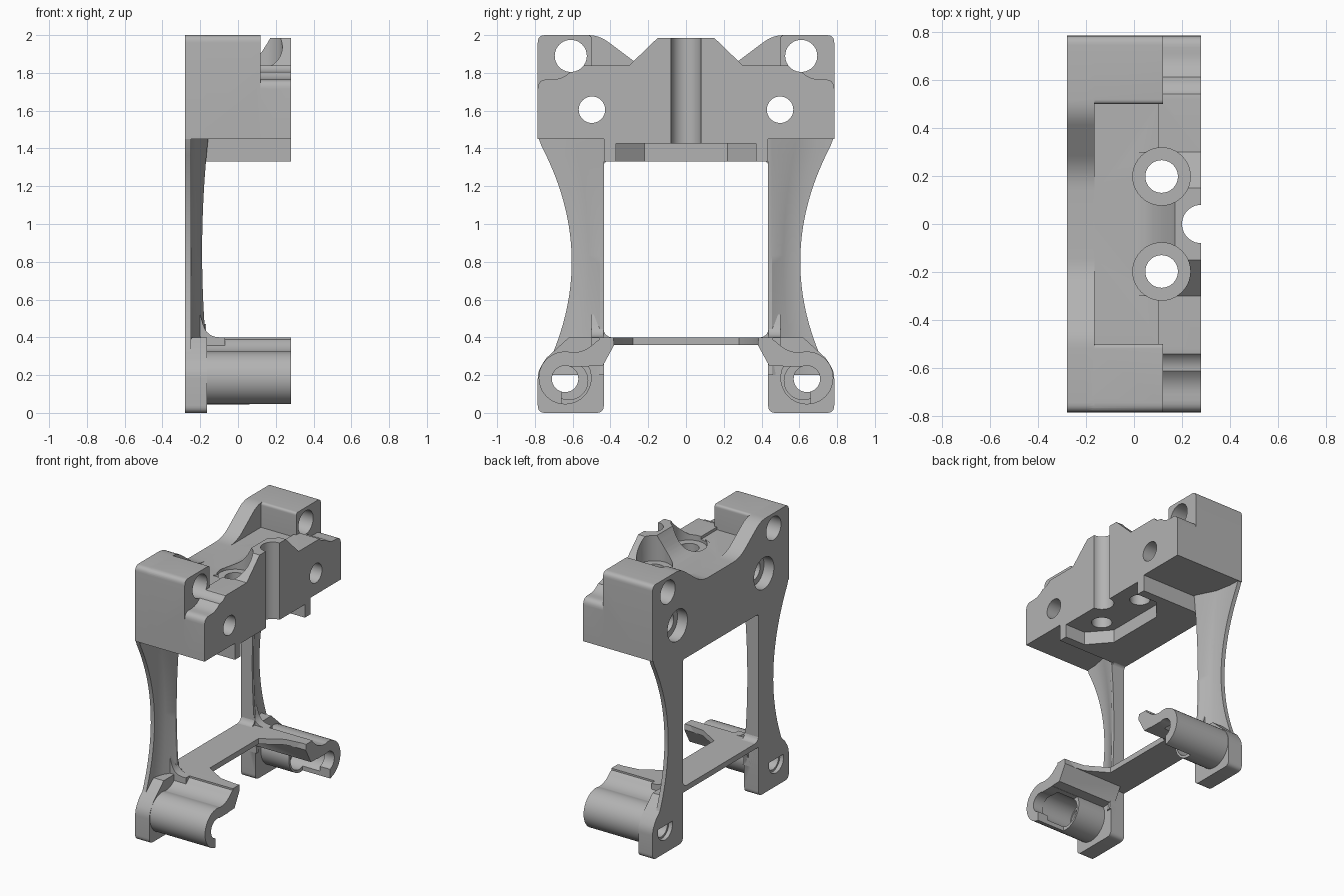
import bpy, bmesh, math
from mathutils import Vector

cube = bpy.data.objects.get("Cube")
if cube:
    bpy.data.objects.remove(cube)

grey = bpy.data.materials.new("plain grey")
grey.use_nodes = True
grey.diffuse_color = (0.45, 0.45, 0.45, 1)
grey.node_tree.nodes["Principled BSDF"].inputs["Base Color"].default_value = grey.diffuse_color

AXES = {"x": lambda a, b, t: (t, a, b), "y": lambda a, b, t: (a, t, b), "z": lambda a, b, t: (a, b, t)}


def make(name, bm):
    bmesh.ops.recalc_face_normals(bm, faces=bm.faces)
    mesh = bpy.data.meshes.new(name)
    bm.to_mesh(mesh)
    bm.free()
    mesh.materials.append(grey)
    ob = bpy.data.objects.new(name, mesh)
    bpy.context.collection.objects.link(ob)
    return ob


def loft(name, rings):
    """Closed skin through rings of equal length, capped at both ends."""
    bm = bmesh.new()
    vs = [[bm.verts.new(p) for p in ring] for ring in rings]
    n = len(vs[0])
    for a, b in zip(vs, vs[1:]):
        for i in range(n):
            j = (i + 1) % n
            bm.faces.new((a[i], a[j], b[j], b[i]))
    bm.faces.new(vs[0])
    bm.faces.new(vs[-1])
    return make(name, bm)


def prism(name, axis, profile, lo, hi):
    return loft(name, [[AXES[axis](a, b, t) for a, b in profile] for t in (lo, hi)])


def rounded(points):
    """Points (a, b) stay sharp; points (a, b, r) become arcs."""
    out = []
    for i, p in enumerate(points):
        here = Vector(p[:2])
        if len(p) < 3:
            out.append(here)
            continue
        u = (Vector(points[i - 1][:2]) - here).normalized() * p[2]
        v = (Vector(points[(i + 1) % len(points)][:2]) - here).normalized() * p[2]
        for k in range(7):
            t = k / 6
            out.append(here + u * (1 - t) ** 2 + v * t * t)
    return out


def flip(points, s):
    return [(s * p[0], *p[1:]) for p in points]


def symmetric(half):
    """Whole outline from its positive half, listed from bottom to top."""
    return rounded(half + flip(half[::-1], -1))


def disc(name, axis, a, b, r, lo, hi):
    pts = [(a + r * math.cos(math.tau * k / 40), b + r * math.sin(math.tau * k / 40)) for k in range(40)]
    return prism(name, axis, pts, lo, hi)


def combine(body, others, operation):
    for other in others:
        mod = body.modifiers.new("part", "BOOLEAN")
        mod.object, mod.operation, mod.solver = other, operation, "EXACT"
        bpy.context.view_layer.update()
        result = bpy.data.meshes.new_from_object(body.evaluated_get(bpy.context.evaluated_depsgraph_get()))
        body.modifiers.clear()
        body.data = result
        bpy.data.objects.remove(other)
    return body


# Upper block: back plate with raised corners, and the body behind the front wall
upper = prism("upper_block", "x", symmetric([
    (.435, 1.33), (.435, 1.45), (.785, 1.45), (.785, 2, .04), (.46, 2, .06), (.22, 1.82, .08)]), -.28, -.165)
parts = [prism("core", "x", symmetric([(.435, 1.33), (.435, 1.45), (.6, 1.45), (.6, 1.82)]), -.17, .15)]

# Front wall with lowered shoulders
parts.append(prism("front_wall", "x", symmetric([
    (.435, 1.33), (.435, 1.45), (.785, 1.45), (.785, 1.765, .05), (.66, 1.765, .05),
    (.57, 1.84, .05), (.2, 1.84)]), .1, .28))

# Corner posts
for s in (1, -1):
    parts.append(prism("post", "x", rounded(flip(
        [(.5, 1.45), (.785, 1.45), (.785, 2, .04), (.5, 2, .02)], s)), -.2, .12))

# Central ridge that fades backwards into the floor
ridge = prism("ridge", "x", symmetric([(.3, 1.7), (.3, 1.84), (.15, 1.985)]), -.1, .28)
slope = prism("slope", "y", rounded([
    (.3, 1.6), (.3, 2.1), (.22, 2.1), (.17, 1.98, .04), (.08, 1.84, .09), (-.07, 1.80), (-.07, 1.6)]), -.5, .5)
parts.append(combine(ridge, [slope], "INTERSECT"))
combine(upper, parts, "UNION")

# Openings of the upper block
cuts = [disc("groove", "z", .28, 0, .08, 1.2, 2.1),
        prism("underside_pocket", "z",
              [(.4, -.37), (.4, .37), (.12, .37), (-.01, .22), (-.01, -.22), (.12, -.37)], 1.2, 1.425)]
for s in (1, -1):
    cuts += [disc("bolt_hole", "z", .115, s * .198, .068, 1.2, 2.1),
             disc("bolt_seat", "z", .115, s * .198, .12, 1.80, 2.1),
             disc("corner_hole", "x", s * .61, 1.89, .085, -.4, .4),
             disc("wall_hole", "x", s * .498, 1.605, .07, -.4, .4),
             disc("wall_hole_seat", "x", s * .498, 1.605, .115, -.4, -.2)]
combine(upper, cuts, "DIFFERENCE")

# Waisted legs, thin on the outside and thick along the window
for s, side in ((1, "left"), (-1, "right")):
    rings = []
    for k in range(25):
        z = .2 + 1.27 * k / 24
        out = min(.785, .605 + .18 * ((z - .8) / .65) ** 2)
        front = -.19 + .022 * ((z - .85) / .5) ** 2
        section = [(-.28, .435), (front, .435), (front, .455), (-.225, .455 + .4 * (out - .455)),
                   (-.247, .455 + .75 * (out - .455)), (-.25, out), (-.28, out)]
        rings.append([(x, s * y, z) for x, y in section])
    loft(side + "_leg", rings)

    # Rounded upper window corner
    prism(side + "_window_corner", "x",
          rounded(flip([(.44, 1.29), (.435, 1.34, .04), (.39, 1.33), (.44, 1.34)], s)), -.28, -.18)

# Lower bridge with its centre cut away
floor = prism("lower_bridge", "z", [
    (-.28, -.46), (.28, -.46), (.28, -.39), (.12, -.37), (-.03, -.28),
    (-.03, .28), (.12, .37), (.28, .39), (.28, .46), (-.28, .46)], .36, .40)

# Feet, clip arms and tubes
for s, side in ((1, "left"), (-1, "right")):
    foot = prism(side + "_foot", "x", rounded(flip([
        (.435, 0, .04), (.785, 0, .04), (.785, .22, .04), (.74, .29), (.62, .40), (.435, .40)], s)), -.28, -.165)
    arm = prism("arm", "x", rounded(flip([
        (.38, .36), (.385, .40), (.45, .40, .04), (.54, .32, .06), (.66, .32), (.72, .24), (.44, .25)], s)),
        -.2, .28)
    tube = disc("tube", "x", s * .64, .185, .14, -.2, .28)
    root = prism("root", "y", rounded([
        (-.2, .3), (-.2, .52), (-.165, .4, .07), (-.07, .4), (-.07, .3)]), *sorted((s * .437, s * .5)))
    combine(foot, [arm, tube, root], "UNION")
    slot = prism("slot", "x", rounded(flip([
        (.40, .0), (.66, .0), (.66, .245), (.40, .245)], s)), .06, .4)
    combine(foot, [slot, disc("recess", "x", s * .62, .17, .1, -.05, .2),
                   disc("foot_hole", "x", s * .64, .18, .07, -.4, .4),
                   disc("foot_hole_seat", "x", s * .64, .18, .085, -.4, -.25)], "DIFFERENCE")
    # Rounded lower window corner
    prism(side + "_lower_corner", "x",
          rounded(flip([(.44, .47), (.435, .395, .06), (.36, .40), (.44, .39)], s)), -.28, -.17)

# Smooth curved faces, crisp edges
for ob in bpy.context.collection.objects:
    if ob.type == "MESH" and ob.data.materials and ob.data.materials[0] == grey:
        bpy.ops.object.select_all(action="DESELECT")
        ob.select_set(True)
        bpy.context.view_layer.objects.active = ob
        bpy.ops.object.shade_smooth_by_angle(angle=math.radians(30))
